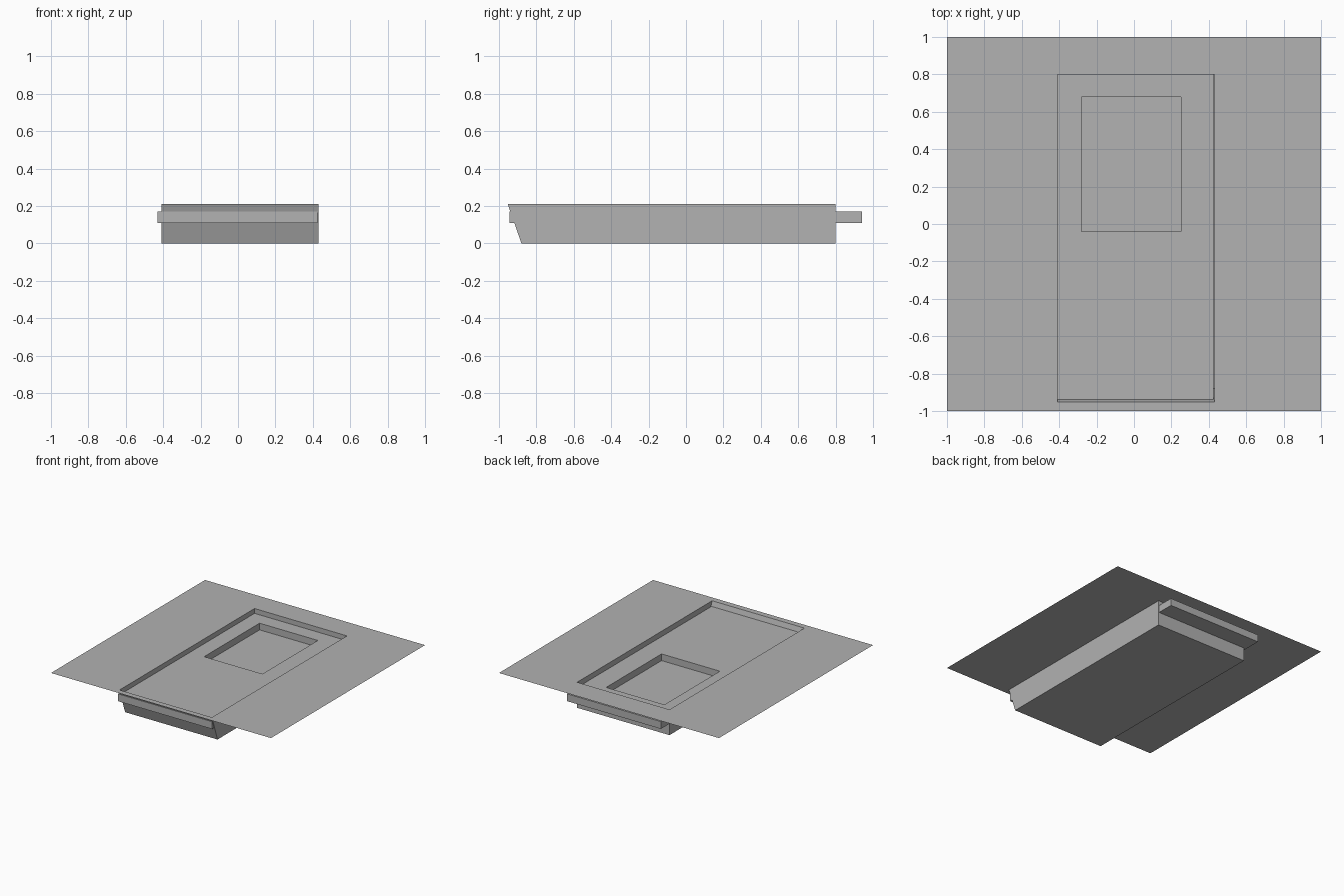
import bpy
import bmesh

# Remove the default cube
cube = bpy.data.objects.get("Cube")
if cube:
    bpy.data.objects.remove(cube, do_unlink=True)

# Single plain material
grey = bpy.data.materials.new("plain grey")
grey.use_nodes = True
colour = (0.445, 0.445, 0.445, 1)
grey.diffuse_color = colour
grey.node_tree.nodes["Principled BSDF"].inputs["Base Color"].default_value = colour


def stepped_shell(name, rings, close_start=False):
    """Skin a stack of rectangles (left, right, front, back, z) and cap the last."""
    bm = bmesh.new()
    loops = [[bm.verts.new(p) for p in
              ((l, f, z), (r, f, z), (r, b, z), (l, b, z))]
             for l, r, f, b, z in rings]
    for a, b in zip(loops, loops[1:]):
        for i in range(4):
            j = (i + 1) % 4
            bm.faces.new((a[i], a[j], b[j], b[i]))
    bm.faces.new(loops[-1])
    if close_start:
        bm.faces.new(reversed(loops[0]))
    mesh = bpy.data.meshes.new(name)
    bm.to_mesh(mesh)
    bm.free()
    mesh.materials.append(grey)
    obj = bpy.data.objects.new(name, mesh)
    bpy.context.collection.objects.link(obj)
    return obj


TOP, SHELF_TOP, SHELF_FLOOR, SHELF_BASE = 0.21, 0.17, 0.115, 0.11

# Thin ground sheet whose opening drops into a trough with a sloping front
stepped_shell("ground_sheet_and_trough", [
    (-1, 1, -1, 1, TOP),
    (-0.41, 0.43, -0.953, 0.80, TOP),
    (-0.41, 0.43, -0.88, 0.80, 0),
])

# Slab resting in the trough, poking out at the back, with a sunken panel
outline = (-0.43, 0.425, -0.945, 0.94)
panel = (-0.28, 0.25, -0.04, 0.68)
stepped_shell("recessed_slab", [
    (*outline, SHELF_BASE),
    (*outline, SHELF_TOP),
    (*panel, SHELF_TOP),
    (*panel, SHELF_FLOOR),
], close_start=True)
